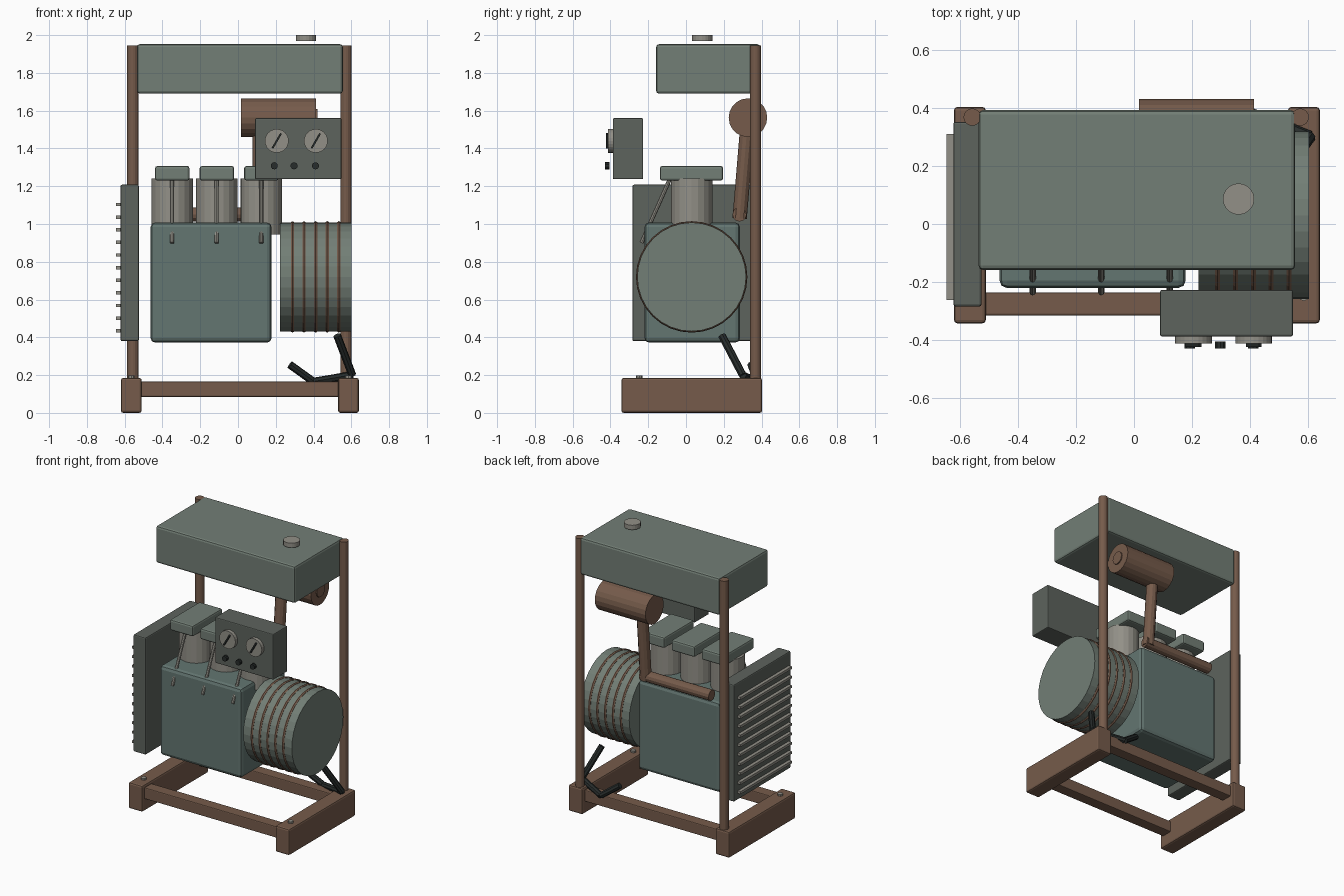
import bpy, math
from mathutils import Vector

if "Cube" in bpy.data.objects:
    bpy.data.objects.remove(bpy.data.objects["Cube"])


def material(name, rgb):
    m = bpy.data.materials.new(name)
    m.diffuse_color = (*rgb, 1)
    m.use_nodes = True
    m.node_tree.nodes["Principled BSDF"].inputs["Base Color"].default_value = m.diffuse_color
    return m


GREEN = material("green_paint", (0.17, 0.21, 0.18))
TEAL = material("block_paint", (0.125, 0.18, 0.165))
PANEL = material("panel_paint", (0.11, 0.125, 0.11))
RUST = material("rust", (0.18, 0.105, 0.07))
METAL = material("metal", (0.29, 0.28, 0.245))
DARK = material("dark_metal", (0.02, 0.025, 0.024))


def box(name, x, y, z, mat, bevel=0.0):
    """Box from (min, max) extents on each axis."""
    bpy.ops.mesh.primitive_cube_add(size=1, location=[(a + b) / 2 for a, b in (x, y, z)])
    ob = bpy.context.object
    ob.name = name
    ob.scale = [b - a for a, b in (x, y, z)]
    bpy.ops.object.transform_apply(location=False, rotation=False, scale=True)
    ob.data.materials.append(mat)
    if bevel:
        mod = ob.modifiers.new("bevel", 'BEVEL')
        mod.width, mod.segments = bevel, 2
    return ob


def rod(name, a, b, r, mat, sides=16):
    """Cylinder between two points."""
    a, b = Vector(a), Vector(b)
    bpy.ops.mesh.primitive_cylinder_add(vertices=sides, radius=r, depth=(b - a).length,
                                        location=(a + b) / 2)
    ob = bpy.context.object
    ob.name = name
    ob.rotation_euler = (b - a).to_track_quat('Z', 'Y').to_euler()
    ob.data.materials.append(mat)
    return ob


# Frame: skids, cross rails, posts and skid bolts
for side, x, px in (("left", -0.565, -0.557), ("right", 0.585, 0.572)):
    box(f"{side}_skid", (x - 0.055, x + 0.055), (-0.342, 0.403), (0, 0.185), RUST, 0.012)
    rod(f"{side}_post", (px, 0.368, 0.17), (px, 0.368, 1.945), 0.03, RUST)
    rod(f"{side}_skid_bolt", (x, -0.247, 0.18), (x, -0.247, 0.198), 0.018, METAL, 8)
for side, y in (("front", -0.275), ("back", 0.335)):
    box(f"{side}_rail", (-0.53, 0.55), (y - 0.04, y + 0.04), (0.085, 0.165), RUST, 0.006)

# Fuel tank with cap
box("fuel_tank", (-0.535, 0.555), (-0.158, 0.392), (1.69, 1.952), GREEN, 0.015)
rod("tank_cap", (0.36, 0.086, 1.968), (0.36, 0.086, 2.0), 0.054, METAL, 20)

# Engine block
box("engine_block", (-0.463, 0.178), (-0.22, 0.286), (0.372, 1.008), TEAL, 0.025)

# Cylinders, heads and pushrod tubes
for i in range(3):
    x = -0.348 + 0.236 * i
    rod(f"cylinder_{i + 1}", (x, 0.03, 0.945), (x, 0.03, 1.24), 0.11, METAL, 20)
    box(f"cylinder_head_{i + 1}", (x - 0.091, x + 0.091), (-0.138, 0.196), (1.23, 1.307), GREEN, 0.012)
    rod(f"pushrod_tube_{i + 1}", (x - 0.001, -0.236, 0.9), (x - 0.001, -0.08, 1.25), 0.011, METAL, 8)

# Generator drum with ribs
rod("generator_drum", (0.222, 0.03, 0.72), (0.602, 0.03, 0.72), 0.288, GREEN, 32)
for i in range(5):
    bpy.ops.mesh.primitive_torus_add(major_radius=0.285, minor_radius=0.01, major_segments=32,
                                     minor_segments=6, location=(0.288 + 0.0615 * i, 0.03, 0.72),
                                     rotation=(0, math.pi / 2, 0))
    rib = bpy.context.object
    rib.name = f"drum_rib_{i + 1}"
    rib.data.materials.append(RUST)

# Radiator with fins
box("radiator", (-0.622, -0.525), (-0.284, 0.352), (0.38, 1.208), PANEL, 0.008)
for i in range(11):
    z = 0.435 + 0.0668 * i
    box(f"radiator_fin_{i + 1}", (-0.645, -0.61), (-0.262, 0.31), (z - 0.009, z + 0.009), METAL)

# Exhaust: manifold, riser, muffler and outlet
rod("exhaust_manifold", (-0.4, 0.283, 1.05), (0.145, 0.283, 1.05), 0.037, RUST, 12)
rod("exhaust_riser", (0.115, 0.284, 1.03), (0.115, 0.325, 1.52), 0.038, RUST, 12)
rod("muffler", (0.017, 0.328, 1.563), (0.413, 0.328, 1.563), 0.102, RUST, 20)
rod("muffler_outlet", (0.3, 0.328, 1.563), (0.42, 0.328, 1.563), 0.045, RUST, 12)

# Control box with gauges and knobs
box("control_box", (0.09, 0.547), (-0.387, -0.227), (1.237, 1.56), PANEL, 0.006)
for i, x in enumerate((0.205, 0.412)):
    rod(f"gauge_{i + 1}", (x, -0.38, 1.44), (x, -0.412, 1.44), 0.063, METAL, 24)
    needle = box(f"gauge_needle_{i + 1}", (x - 0.005, x + 0.005), (-0.424, -0.41), (1.395, 1.485), DARK)
    needle.rotation_euler = (0, math.radians(30), 0)
for i, x in enumerate((0.192, 0.297, 0.41)):
    rod(f"knob_{i + 1}", (x, -0.405, 1.308), (x, -0.428, 1.308), 0.019, DARK, 10)

# Crank handle at the back right
pts = [(0.525, 0.19, 0.41), (0.605, 0.3, 0.2), (0.4, 0.38, 0.165), (0.275, 0.345, 0.255)]
for i in range(3):
    rod(f"crank_bar_{i + 1}", pts[i], pts[i + 1], 0.021, DARK, 8)
